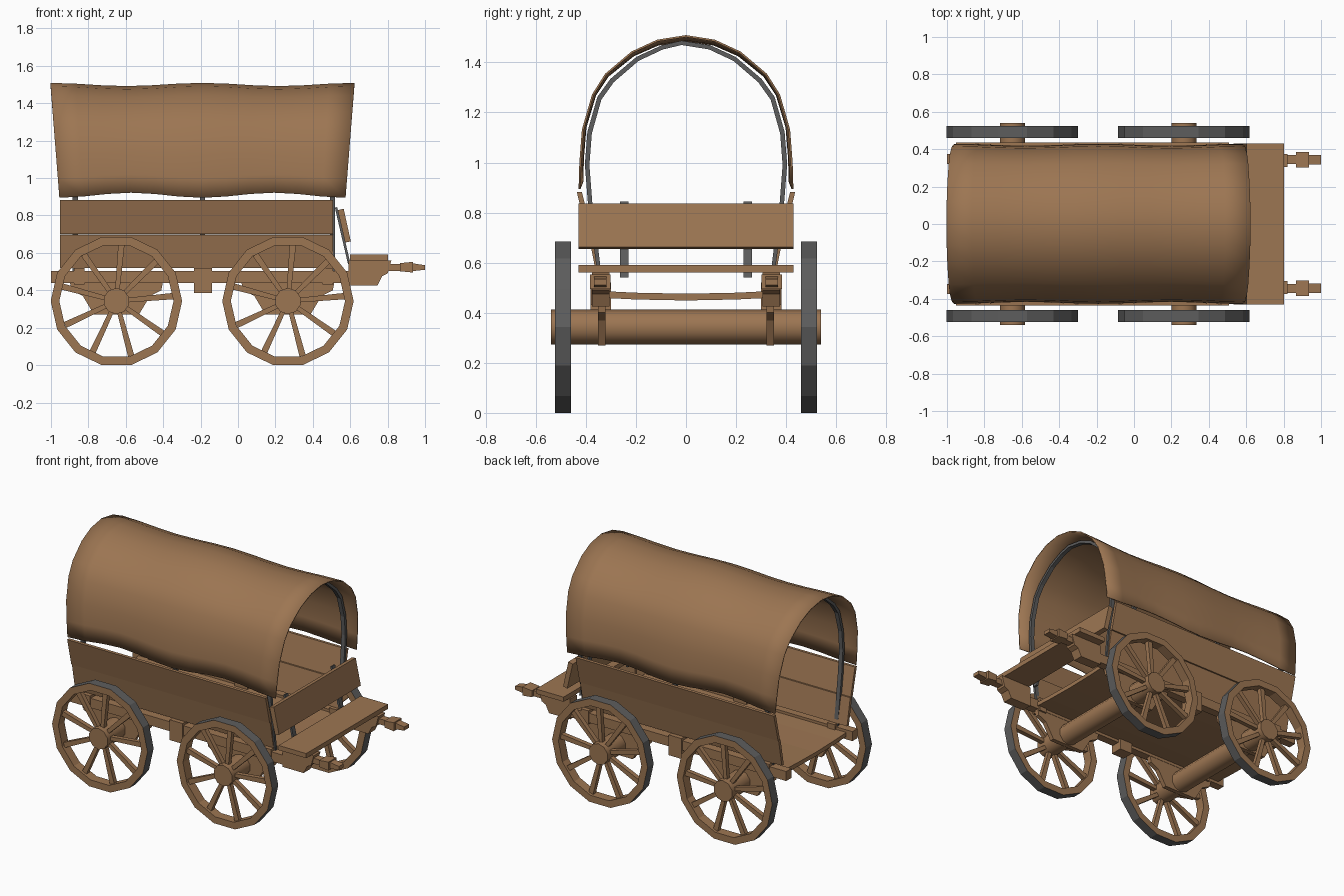
import bpy, bmesh, math
from mathutils import Vector

if "Cube" in bpy.data.objects:
    bpy.data.objects.remove(bpy.data.objects["Cube"])


def make_mat(name, rgb):
    m = bpy.data.materials.new(name)
    m.diffuse_color = (*rgb, 1)
    m.use_nodes = True
    m.node_tree.nodes["Principled BSDF"].inputs["Base Color"].default_value = m.diffuse_color
    return m


WOOD = make_mat("brown wood", (0.335, 0.18, 0.085))
IRON = make_mat("dark iron", (0.11, 0.11, 0.11))


def finish(name, bm, *mats):
    bmesh.ops.recalc_face_normals(bm, faces=bm.faces)
    me = bpy.data.meshes.new(name)
    bm.to_mesh(me)
    bm.free()
    for m in mats:
        me.materials.append(m)
    ob = bpy.data.objects.new(name, me)
    bpy.context.collection.objects.link(ob)
    return ob


def smooth(ob, angle):
    bpy.ops.object.select_all(action='DESELECT')
    ob.select_set(True)
    bpy.context.view_layer.objects.active = ob
    bpy.ops.object.shade_smooth_by_angle(angle=math.radians(angle))


def extrude(name, profile, a, b, axis='y', mat=WOOD):
    """Profile in xz extruded along y, or profile in yz extruded along x."""
    bm = bmesh.new()
    if axis == 'y':
        vs = [bm.verts.new((p, a, q)) for p, q in profile]
        d = Vector((0, b - a, 0))
    else:
        vs = [bm.verts.new((a, p, q)) for p, q in profile]
        d = Vector((b - a, 0, 0))
    f = bm.faces.new(vs)
    new = bmesh.ops.extrude_face_region(bm, geom=[f])['geom']
    bmesh.ops.translate(bm, vec=d, verts=[v for v in new if isinstance(v, bmesh.types.BMVert)])
    return finish(name, bm, mat)


def box(name, x0, x1, y0, y1, z0, z1, mat=WOOD):
    return extrude(name, [(x0, z0), (x1, z0), (x1, z1), (x0, z1)], y0, y1, 'y', mat)


# --- wheels -------------------------------------------------------------
WZ, SIDES, SPOKES = 0.3425, 14, 9
R_OUT = 0.3425 / math.cos(math.pi / SIDES)


def wheel(name, cx, y0, y1):
    bm = bmesh.new()
    rings = []
    for r, y in ((R_OUT, y0), (R_OUT, y1), (R_OUT - 0.046, y1), (R_OUT - 0.046, y0)):
        ring = []
        for i in range(SIDES):
            a = 2 * math.pi * (i + 0.5) / SIDES + math.pi / 2
            ring.append(bm.verts.new((cx + r * math.cos(a), y, WZ + r * math.sin(a))))
        rings.append(ring)
    for k in range(4):
        A, B = rings[k], rings[(k + 1) % 4]
        for i in range(SIDES):
            j = (i + 1) % SIDES
            f = bm.faces.new((A[i], A[j], B[j], B[i]))
            f.material_index = 1 if k == 0 else 0      # iron tyre on the outer face
    # spokes
    ym, h = (y0 + y1) / 2, 0.015
    for i in range(SPOKES):
        a = math.radians(85) + 2 * math.pi * i / SPOKES
        d = Vector((math.cos(a), 0, math.sin(a)))
        t = Vector((-d.z, 0, d.x))
        c = Vector((cx, ym, WZ))
        ends = []
        for r, w in ((0.05, 0.012), (0.303, 0.017)):
            ends.append([bm.verts.new(c + d * r + t * w * u + Vector((0, h * v, 0)))
                         for u, v in ((-1, -1), (1, -1), (1, 1), (-1, 1))])
        for k in range(4):
            m = (k + 1) % 4
            bm.faces.new((ends[0][k], ends[0][m], ends[1][m], ends[1][k]))
        bm.faces.new(ends[0])
        bm.faces.new(ends[1])
    finish(name, bm, WOOD, IRON)


for label, cx in (("rear", -0.65), ("front", 0.267)):
    for side, s in (("right", -1), ("left", 1)):
        wheel(f"{label}_wheel_{side}", cx, s * 0.46, s * 0.524)
        # axle hanger under the beam
        prof = [(-.25, .45), (.25, .45), (.24, .40), (.18, .37), (.12, .27),
                (-.12, .27), (-.18, .37), (-.24, .40)]
        extrude(f"{label}_axle_hanger_{side}", [(cx + x, z) for x, z in prof],
                s * 0.322, s * 0.352)
    # round axle with hub ends
    prof = [(cx + 0.07 * math.cos(2 * math.pi * (i + .5) / 10),
             WZ + 0.07 * math.sin(2 * math.pi * (i + .5) / 10)) for i in range(10)]
    smooth(extrude(f"{label}_axle", prof, -0.54, 0.54), 40)

# --- bed ----------------------------------------------------------------
ys = [-.345, -.2, 0, .2, .345]
zs = [.487, .48, .476, .48, .487]
extrude("floor", list(zip(ys, zs)) + [(y, z - .027) for y, z in zip(ys[::-1], zs[::-1])],
        -0.955, 0.52, 'x')

for side, s in (("right", -1), ("left", 1)):
    # two slanted side planks
    for nm, (ya, za), (yb, zb) in (("lower", (.352, .52), (.386, .697)),
                                   ("upper", (.392, .70), (.436, .882))):
        extrude(f"{nm}_side_plank_{side}",
                [(s * ya, za), (s * yb, zb), (s * (yb - .02), zb + .001), (s * (ya - .02), za + .001)],
                -0.952, 0.508, 'x')
    # long beam and hanging blocks
    box(f"bed_beam_{side}", -1.0, 0.62, s * .32, s * .375, .44, .503)
    box(f"middle_block_{side}", -.235, -.14, s * .30, s * .382, .385, .52)
    for nm, x in (("rear", -.85), ("front", .48)):
        box(f"{nm}_block_{side}", x - .028, x + .028, s * .31, s * .38, .43, .52)
    # front bracket, shaft and tip
    extrude(f"seat_bracket_{side}", [(.59, .56), (.82, .56), (.80, .49), (.77, .475),
                                     (.745, .425), (.59, .425)], s * .305, s * .375)
    box(f"shaft_{side}", .70, .88, s * .32, s * .368, .503, .54)
    extrude(f"shaft_collar_{side}", [(.865, .502), (.935, .495), (.935, .552), (.865, .545)],
            s * .302, s * .384)
    extrude(f"shaft_tip_{side}", [(.93, .502), (1.0, .51), (1.0, .534), (.93, .545)],
            s * .318, s * .368)
    # iron strap holding the sloping front board
    extrude(f"front_board_strap_{side}", [(.518, .842), (.53, .845), (.602, .54), (.588, .54)],
            s * .23, s * .264, 'y', IRON)

# --- seat plate and sloping front board -----------------------------------
box("seat_plate", .60, .803, -.43, .43, .56, .591)
extrude("front_board", [(.533, .828), (.565, .836), (.603, .662), (.573, .655)], -.43, .43)

# --- hoops ----------------------------------------------------------------
ARC = [(.425, .895), (.422, 1.0), (.412, 1.13), (.372, 1.27), (.32, 1.352),
       (.216, 1.44), (.114, 1.487), (0, 1.505)]
ARCH = ARC + [(-y, z) for y, z in ARC[-2::-1]]
leg = [(.345, .49), (.392, .84)]
half = leg + [(y - .018, z - (.018 if z > 1.3 else .008)) for y, z in ARC[1:]]
outer = half + [(-y, z) for y, z in half[-2::-1]]
inner = [(y * .955, z - .018 * max(0, (z - .9) / .6)) for y, z in outer]
for nm, x in (("rear", -.87), ("middle", -.19), ("front", .505)):
    bm = bmesh.new()
    rings = []
    for o, i in zip(outer, inner):
        rings.append([bm.verts.new((x + dx, *p)) for dx, p in
                      ((-.014, o), (.014, o), (.014, i), (-.014, i))])
    for A, B in zip(rings, rings[1:]):
        for k in range(4):
            m = (k + 1) % 4
            bm.faces.new((A[k], A[m], B[m], B[k]))
    bm.faces.new(rings[0])
    bm.faces.new(rings[-1])
    finish(f"{nm}_hoop", bm, IRON)

# --- cover, sagging between the hoops --------------------------------------
bm = bmesh.new()
N = 12
cols = []
for i in range(N + 1):
    t = i / N
    sag = math.sin(2 * math.pi * t) ** 2
    col = []
    for y, z in ARCH:
        u = (z - .895) / .61
        x = -.19 + (2 * t - 1) * (.765 + .048 * u)     # ends flare outward at the top
        col.append(bm.verts.new((x, y * (1 - .025 * sag), z + sag * (.027 - .044 * u))))
    cols.append(col)
for A, B in zip(cols, cols[1:]):
    for k in range(len(ARCH) - 1):
        bm.faces.new((A[k], A[k + 1], B[k + 1], B[k]))
cover = finish("cover", bm, WOOD)
mod = cover.modifiers.new("thickness", 'SOLIDIFY')
mod.thickness = 0.008
mod.offset = 0
smooth(cover, 40)
